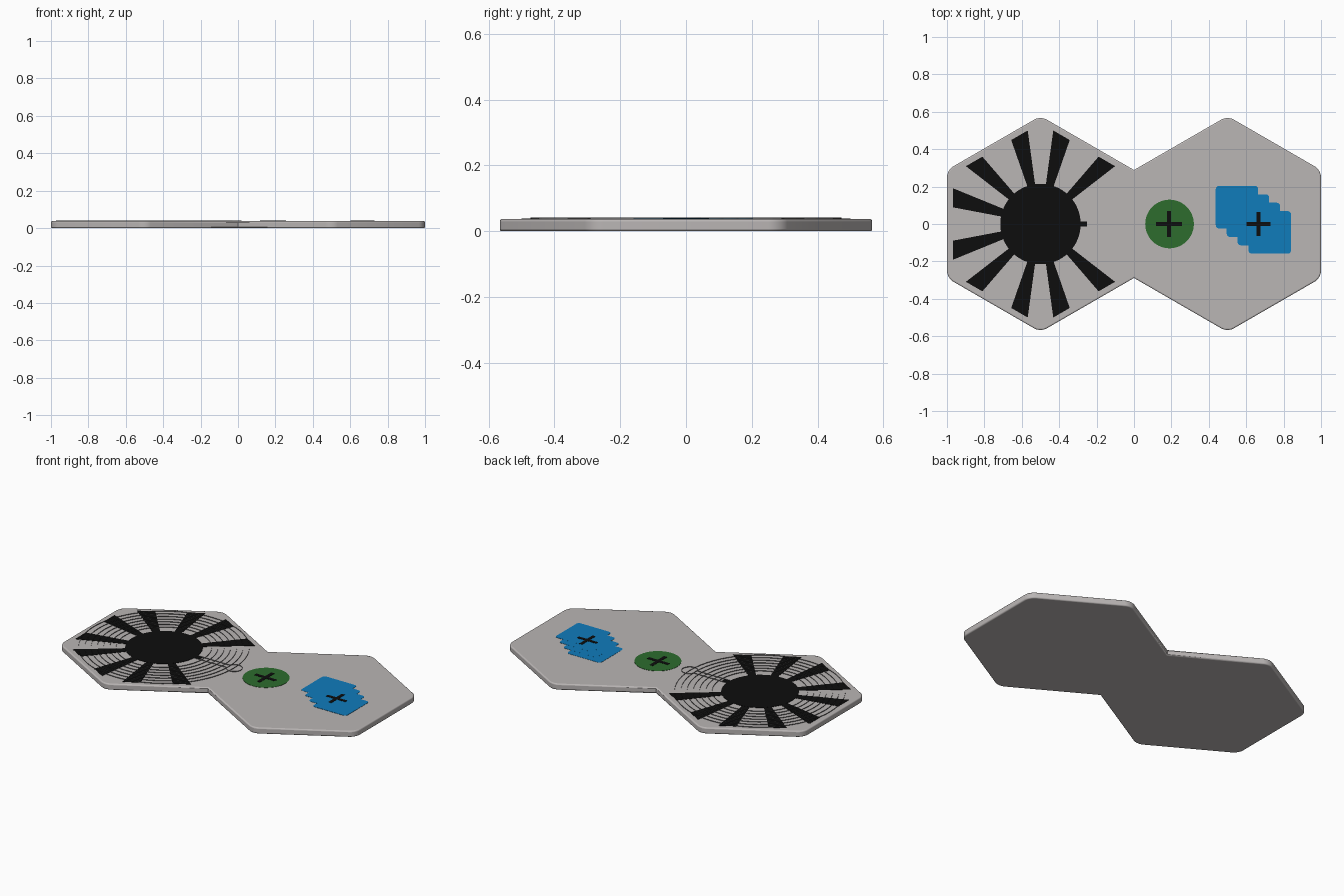
import bpy, bmesh
from math import sin, cos, pi, radians, sqrt, asin
from mathutils import Vector

cube = bpy.data.objects.get("Cube")
if cube:
    bpy.data.objects.remove(cube, do_unlink=True)

TOP = 0.037          # upper face of the board
APOTHEM = 0.5        # each hexagon spans one unit across its flats
HUB = Vector((-0.5, 0))


def material(name, rgb):
    m = bpy.data.materials.new(name)
    m.use_nodes = True
    m.diffuse_color = (*rgb, 1)
    m.node_tree.nodes["Principled BSDF"].inputs["Base Color"].default_value = (*rgb, 1)
    return m


grey = material("light grey", (0.49, 0.465, 0.46))
dark = material("dark grey", (0.17, 0.17, 0.17))
black = material("black", (0.004, 0.004, 0.004))
green = material("green", (0.026, 0.15, 0.027))
blue = material("blue", (0.005, 0.2, 0.5))


def finish(name, bm, mat):
    me = bpy.data.meshes.new(name)
    bm.to_mesh(me)
    bm.free()
    me.materials.append(mat)
    ob = bpy.data.objects.new(name, me)
    bpy.context.collection.objects.link(ob)
    return ob


def plate(name, pts, z0, z1, mat, rounding=0, skip=()):
    """Extruded outline, with its corners optionally rounded."""
    bm = bmesh.new()
    vs = [bm.verts.new((x, y, z0)) for x, y in pts]
    bm.faces.new(vs)
    if rounding:
        bmesh.ops.bevel(bm, geom=[v for i, v in enumerate(vs) if i not in skip],
                        offset=rounding, segments=5, profile=0.5, affect='VERTICES')
    ext = bmesh.ops.extrude_face_region(bm, geom=bm.faces[:])
    for v in ext["geom"]:
        if isinstance(v, bmesh.types.BMVert):
            v.co.z = z1
    bmesh.ops.recalc_face_normals(bm, faces=bm.faces[:])
    return finish(name, bm, mat)


def wall(name, pts, closed, mat):
    """Thin upright ridge following a path on the board."""
    bm = bmesh.new()
    low = [bm.verts.new((x, y, TOP - 0.001)) for x, y in pts]
    high = [bm.verts.new((x, y, TOP + 0.004)) for x, y in pts]
    n = len(pts)
    for i in range(n if closed else n - 1):
        j = (i + 1) % n
        bm.faces.new((low[i], low[j], high[j], high[i]))
    return finish(name, bm, mat)


def arc(cx, cy, r, a0=0, a1=2 * pi, n=64):
    return [(cx + r * cos(a0 + (a1 - a0) * i / n), cy + r * sin(a0 + (a1 - a0) * i / n))
            for i in range(n)]


def rect(x0, x1, y0, y1):
    return [(x0, y0), (x1, y0), (x1, y1), (x0, y1)]


def plus(name, cx, arm, half):
    pts = []
    for k in range(4):
        c, s = round(cos(k * pi / 2)), round(sin(k * pi / 2))
        for x, y in ((half, half), (half, -half), (arm, -half), (arm, half))[1:]:
            pts.append((cx + x * c - y * s, x * s + y * c))
    plate(name, pts, TOP, TOP + 0.003, black)


# Board: two hexagons joined along a flat side
h = APOTHEM / sqrt(3)
right_side = [(0, -h), (APOTHEM, -2 * h), (1, -h), (1, h), (APOTHEM, 2 * h)]
outline = right_side + [(-x, -y) for x, y in right_side]
board = plate("board", outline, 0, TOP, grey, rounding=0.0375, skip=(0, 5))
bev = board.modifiers.new("edge_rounding", 'BEVEL')
bev.width = 0.007
bev.segments = 3
bev.limit_method = 'ANGLE'
bev.angle_limit = radians(65)
bpy.context.view_layer.objects.active = board
board.select_set(True)
bpy.ops.object.shade_smooth_by_angle(angle=radians(35))
board.select_set(False)

# Black hub and its small tab
plate("hub_disc", arc(*HUB, 0.215), TOP, TOP + 0.002, black)
plate("hub_tab", rect(-0.29, -0.25, -0.014, 0.014), TOP, TOP + 0.002, black)

# Flared spokes either side of the hexagon corners, cut parallel to its edges
for corner in range(30, 390, 60):
    for side in (-1, 1):
        angle = corner + side * 13.5
        if abs((angle + 180) % 360 - 180) < 20:
            continue
        a, normal_angle = radians(angle), radians(corner + side * 30)
        d, t = Vector((cos(a), sin(a))), Vector((-sin(a), cos(a)))
        nrm = Vector((cos(normal_angle), sin(normal_angle)))
        pts = []
        for s in (-1, 1):
            inner = d * 0.2 + t * s * 0.02
            run = d + t * s * 0.1
            reach = (0.467 - inner.dot(nrm)) / run.dot(nrm)
            ends = [inner, inner + run * reach]
            pts += ends if s < 0 else ends[::-1]
        plate(f"spoke_{int(angle)}", [HUB + p for p in pts], TOP, TOP + 0.0015, black)

# Concentric ridges around the hub
for i in range(7):
    wall(f"ring_ridge_{i + 1}", arc(*HUB, 0.265 + i * 0.0347), True, dark)

# Keyhole-shaped ridge reaching from the hub to the other hexagon
r, half = 0.045, 0.017
open_angle = asin(half / r)
loop = arc(-0.025, 0, r, -pi + open_angle, pi - open_angle, 32)
wall("keyhole_ridge", [(-0.285, -half)] + loop + [(-0.025 - r * cos(open_angle), half),
                                                (-0.285, half)], False, dark)

# Green spot
plate("green_spot", arc(0.19, 0, 0.13), TOP, TOP + 0.0015, green)
plus("green_spot_cross", 0.187, 0.07, 0.011)

# Blue stack of overlapping cards
for i in range(4):
    x, y = 0.437 + 0.0585 * i, 0.204 - 0.045 * i
    plate(f"blue_card_{i + 1}", rect(x, x + 0.227, y - 0.228, y), TOP,
          TOP + 0.001 + 0.0002 * i, blue, rounding=0.018)
plus("blue_card_cross", 0.666, 0.065, 0.01)
